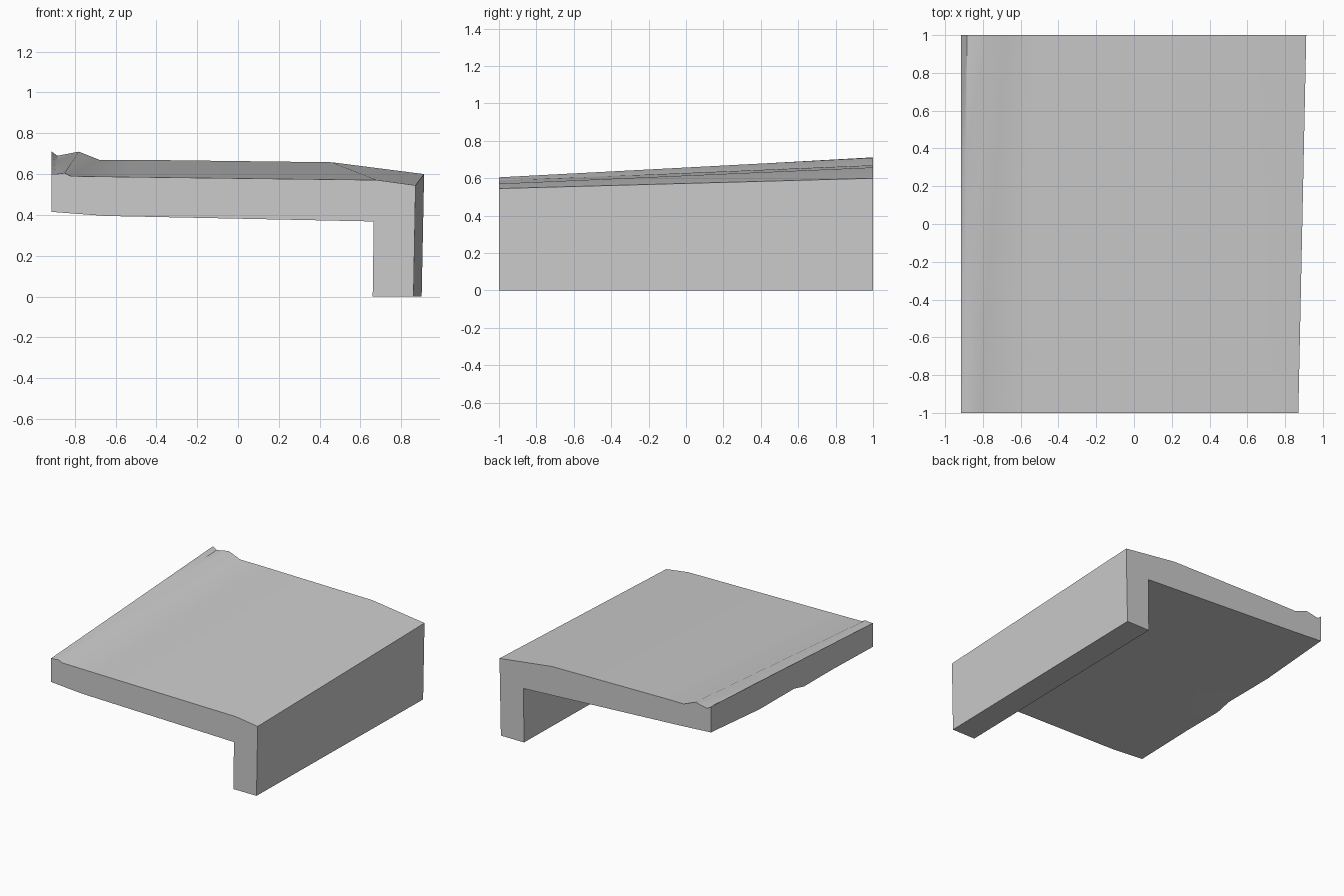
import bpy, bmesh, math

cube = bpy.data.objects.get("Cube")
if cube:
    bpy.data.objects.remove(cube, do_unlink=True)

# Plain grey material
grey = bpy.data.materials.new("plain grey")
grey.use_nodes = True
colour = (0.6, 0.6, 0.6, 1)
grey.diffuse_color = colour
grey.node_tree.nodes["Principled BSDF"].inputs["Base Color"].default_value = colour

# Matching end profiles (x, z): top left to right, down the lip, back along the underside
FRONT = [(-0.915, 0.60), (-0.89, 0.60), (-0.85, 0.605), (-0.82, 0.59), (-0.55, 0.586),
         (0.68, 0.571), (0.87, 0.545), (0.86, 0), (0.66, 0), (0.665, 0.368),
         (-0.65, 0.395), (-0.915, 0.415)]
BACK = [(-0.915, 0.712), (-0.885, 0.69), (-0.78, 0.71), (-0.68, 0.67), (-0.5, 0.67),
        (0.46, 0.658), (0.912, 0.60), (0.90, 0), (0.70, 0), (0.705, 0.42),
        (-0.65, 0.493), (-0.915, 0.51)]

# Stations along y, each with the sag of the lower left edge
STATIONS = [(-1, 0), (-0.5, 0.01), (-0.15, 0.025), (-0.03, 0.002), (0.4, 0.02), (1, 0)]

bm = bmesh.new()
rings = []
for y, sag in STATIONS:
    t = (y + 1) / 2
    ring = []
    for i, (a, b) in enumerate(zip(FRONT, BACK)):
        x = a[0] + (b[0] - a[0]) * t
        z = a[1] + (b[1] - a[1]) * t
        if i == len(FRONT) - 1:
            z -= sag
        ring.append(bm.verts.new((x, y, z)))
    rings.append(ring)

# Skin between stations, then close both ends
n = len(FRONT)
for r, s in zip(rings, rings[1:]):
    for i in range(n):
        j = (i + 1) % n
        bm.faces.new((r[i], r[j], s[j], s[i]))
bm.faces.new(rings[0])
bm.faces.new(rings[-1])
bmesh.ops.recalc_face_normals(bm, faces=bm.faces)

mesh = bpy.data.meshes.new("slab_with_lip")
bm.to_mesh(mesh)
bm.free()
mesh.materials.append(grey)
slab = bpy.data.objects.new("slab_with_lip", mesh)
bpy.context.collection.objects.link(slab)

# Soft top relief, sharp outer edges
bpy.ops.object.select_all(action='DESELECT')
slab.select_set(True)
bpy.context.view_layer.objects.active = slab
bpy.ops.object.shade_smooth_by_angle(angle=math.radians(35))
